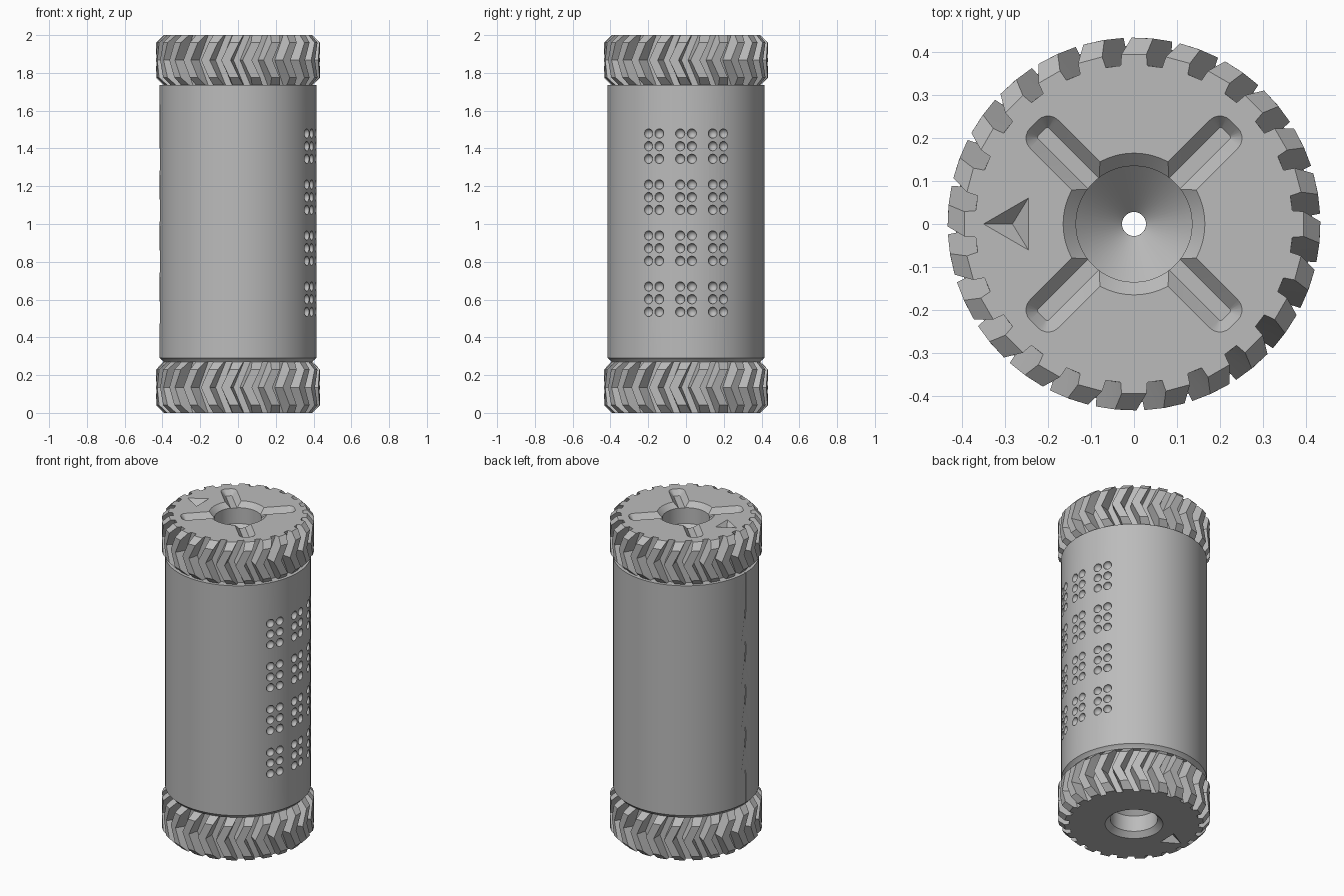
import bpy, bmesh
from math import sin, cos, pi, radians
from mathutils import Matrix, Vector

if "Cube" in bpy.data.objects:
    bpy.data.objects.remove(bpy.data.objects["Cube"], do_unlink=True)

grey = bpy.data.materials.new("plain_grey")
grey.use_nodes = True
tone = (0.5, 0.5, 0.5, 1)
grey.diffuse_color = tone
grey.node_tree.nodes["Principled BSDF"].inputs["Base Color"].default_value = tone


def finish(name, bm):
    bmesh.ops.recalc_face_normals(bm, faces=bm.faces)
    mesh = bpy.data.meshes.new(name)
    bm.to_mesh(mesh)
    bm.free()
    mesh.materials.append(grey)
    obj = bpy.data.objects.new(name, mesh)
    bpy.context.collection.objects.link(obj)
    return obj


def add_loft(bm, rings):
    """Closed solid through rings that all have the same point count."""
    loops = [[bm.verts.new(p) for p in ring] for ring in rings]
    for a, b in zip(loops, loops[1:]):
        for i in range(len(a)):
            j = (i + 1) % len(a)
            bm.faces.new((a[i], a[j], b[j], b[i]))
    bm.faces.new(loops[0])
    bm.faces.new(loops[-1])


def lathe(name, profile, n):
    bm = bmesh.new()
    add_loft(bm, [[(r * cos(2 * pi * i / n), r * sin(2 * pi * i / n), z)
                   for i in range(n)] for r, z in profile])
    return finish(name, bm)


def activate(obj):
    bpy.ops.object.select_all(action='DESELECT')
    obj.select_set(True)
    bpy.context.view_layer.objects.active = obj


def cut(obj, cutter):
    cutter.hide_render = True
    activate(obj)
    mod = obj.modifiers.new("cut", 'BOOLEAN')
    mod.operation, mod.solver, mod.object = 'DIFFERENCE', 'EXACT', cutter
    bpy.ops.object.modifier_apply(modifier=mod.name)
    bpy.data.objects.remove(cutter, do_unlink=True)


def add_pit(bm, corners, deep, out):
    """Triangular pyramid cutter with a second point outside the surface."""
    tri = [bm.verts.new(c) for c in corners]
    tips = [bm.verts.new(deep), bm.verts.new(out)]
    for i in range(3):
        for tip in tips:
            bm.faces.new((tri[i], tri[(i + 1) % 3], tip))


# Herringbone gear
TEETH, TIP, ROOT, EDGE = 24, 0.434, 0.37, 0.396
pitch = 2 * pi / TEETH


def gear(name, z0, z1):
    mid, half = (z0 + z1) / 2, (z1 - z0) / 2
    rings = []
    for t in (-1, -0.7, 0, 0.7, 1):
        tip = EDGE if abs(t) == 1 else TIP
        twist = -radians(8.5) * (1 - abs(t))
        # gap widens from root to tip
        wide = 0.18 + 0.1 * (tip - ROOT) / (TIP - ROOT)
        ring = []
        for k in range(TEETH):
            for r, f in ((ROOT, 0.18), (tip, wide), (tip, 1 - wide), (ROOT, 0.82)):
                a = (k - 0.5 + f) * pitch + twist
                ring.append((r * cos(a), r * sin(a), mid + half * t))
        rings.append(ring)
    bm = bmesh.new()
    add_loft(bm, rings)
    return finish(name, bm)


top_gear = gear("top_gear", 1.735, 2.0)
bottom_gear = gear("bottom_gear", 0.0, 0.27)

# Chamfered socket, cone and arrow pit in both ends
socket = [(0.175, 2.01), (0.135, 1.97), (0.135, 1.87), (0.028, 1.763), (0.028, 1.7)]
for obj, flip in ((top_gear, False), (bottom_gear, True)):
    def level(z, flip=flip):
        return 2 - z if flip else z
    cut(obj, lathe("socket_cutter", [(r, level(z)) for r, z in socket], 64))
    bm = bmesh.new()
    z = level(2.001)
    add_pit(bm, [(-0.352, 0, z), (-0.245, 0.062, z), (-0.245, -0.062, z)],
            (-0.283, 0, level(1.96)), (-0.283, 0, level(2.05)))
    cut(obj, finish("arrow_cutter", bm))


# Four tapered slots in the top
def rounded_rect(x0, x1, w, rad, z):
    pts = []
    for cx, cy, start in ((x1 - rad, w - rad, 0), (x0 + rad, w - rad, 90),
                          (x0 + rad, rad - w, 180), (x1 - rad, rad - w, 270)):
        for s in range(6):
            a = radians(start + 18 * s)
            pts.append(Vector((cx + rad * cos(a), cy + rad * sin(a), z)))
    return pts


bm = bmesh.new()
for k in range(4):
    turn = Matrix.Rotation(radians(45 + 90 * k), 4, 'Z')
    rings = [rounded_rect(0.1, 0.303, 0.018, 0.006, 1.968),
             rounded_rect(0.1, 0.33, 0.047, 0.034, 2.001),
             rounded_rect(0.1, 0.33, 0.047, 0.034, 2.03)]
    add_loft(bm, [[turn @ p for p in ring] for ring in rings])
cut(top_gear, finish("slot_cutter", bm))

# Drum with a chamfered lower rim and a bore
RADIUS = 0.415
drum = lathe("drum", [(0.395, 0.27), (0.4, 0.278), (RADIUS, 0.291), (RADIUS, 1.735)], 128)
cut(drum, lathe("bore_cutter", [(0.028, 0.2), (0.028, 1.8)], 32))

# Round dimples: four rows of three cells, each two by three
bm = bmesh.new()
for row in range(4):
    for cell in (-1, 0, 1):
        for side in (-1, 1):
            for step in (-1, 0, 1):
                a = radians(24.3 * cell + 4.3 * side)
                z = 0.602 + 0.27 * row + 0.067 * step
                spot = Matrix.Translation((RADIUS * cos(a), RADIUS * sin(a), z))
                bmesh.ops.create_uvsphere(bm, u_segments=16, v_segments=10,
                                          radius=0.025, matrix=spot)
cut(drum, finish("dimple_cutter", bm))

# Engraved line and chain of arrows on the opposite side
bm = bmesh.new()
bmesh.ops.create_cube(bm, size=1, matrix=Matrix.Translation((-RADIUS, 0, 1.0))
                      @ Matrix.Diagonal((0.012, 0.007, 1.6, 1)))
cut(drum, finish("line_cutter", bm))
bm = bmesh.new()
for row in range(4):
    base = 0.467 + 0.27 * row
    x = -RADIUS - 0.001
    add_pit(bm, [(x, 0, base + 0.265), (x, 0.052, base), (x, -0.052, base)],
            (-0.4, 0, base + 0.06), (-0.45, 0, base + 0.06))
cut(drum, finish("arrow_chain_cutter", bm))

for obj, angle in ((drum, 30), (top_gear, 15), (bottom_gear, 15)):
    activate(obj)
    bpy.ops.object.shade_smooth_by_angle(angle=radians(angle))
